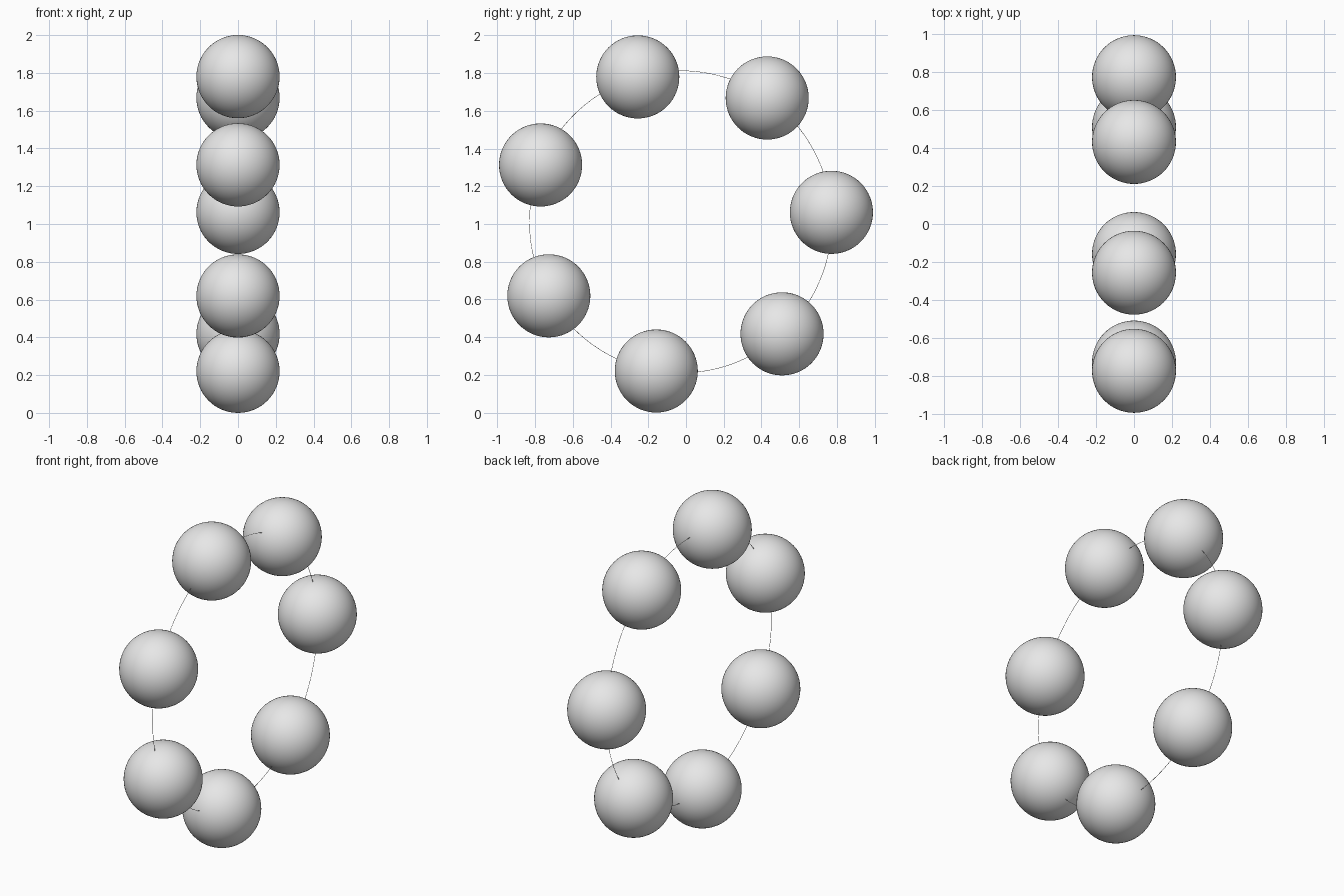
import bpy
from math import cos, sin, radians, tau

RING_R, BEAD_R, WIRE_R = 0.8015, 0.2203, 0.0012
CENTRE_Y, CENTRE_Z = -0.0287, 1.0115
BEADS, START = 7, radians(3.6)

cube = bpy.data.objects.get("Cube")
if cube:
    bpy.data.objects.remove(cube, do_unlink=True)

# Single plain grey
grey = bpy.data.materials.new("light grey")
grey.use_nodes = True
grey.diffuse_color = (0.8, 0.8, 0.8, 1)
grey.node_tree.nodes["Principled BSDF"].inputs["Base Color"].default_value = (0.8, 0.8, 0.8, 1)


def finish(name):
    obj = bpy.context.object
    obj.name = name
    obj.data.materials.append(grey)
    bpy.ops.object.shade_smooth()
    return obj


# Beads evenly spaced around an upright ring
for i in range(BEADS):
    a = START + tau * i / BEADS
    bpy.ops.mesh.primitive_uv_sphere_add(
        segments=64, ring_count=32, radius=BEAD_R,
        location=(0, CENTRE_Y + RING_R * cos(a), CENTRE_Z + RING_R * sin(a)))
    finish(f"bead_{i + 1}")

# Hair-thin wire threading the beads
bpy.ops.mesh.primitive_torus_add(
    major_radius=RING_R, minor_radius=WIRE_R, major_segments=128, minor_segments=8,
    location=(0, CENTRE_Y, CENTRE_Z), rotation=(0, radians(90), 0))
finish("wire_ring")
